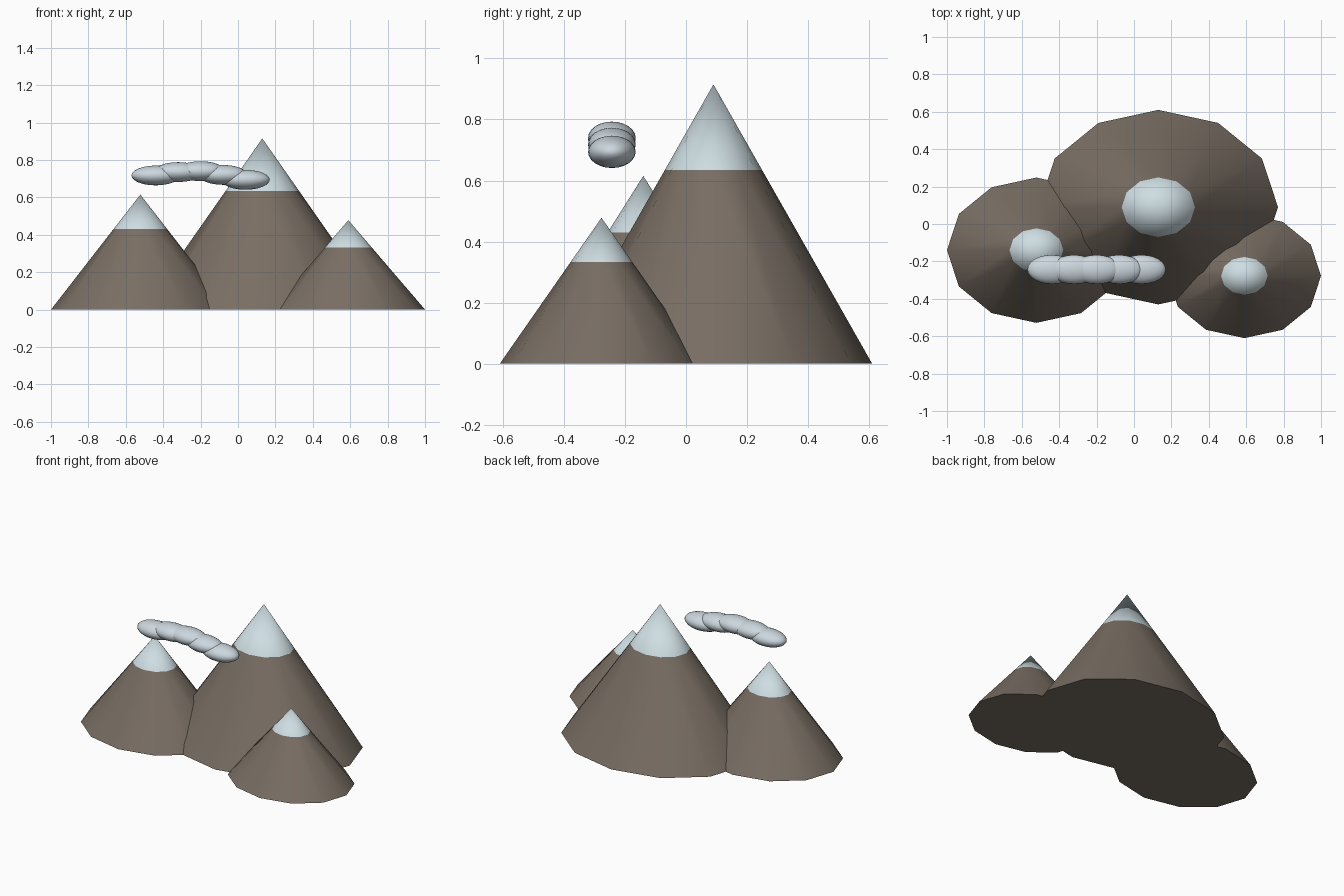
import bpy, bmesh, math

if "Cube" in bpy.data.objects:
    bpy.data.objects.remove(bpy.data.objects["Cube"])


def material(name, rgb):
    m = bpy.data.materials.new(name)
    m.diffuse_color = (*rgb, 1)
    m.use_nodes = True
    m.node_tree.nodes["Principled BSDF"].inputs["Base Color"].default_value = m.diffuse_color
    return m


rock = material("rock_brown", (0.19, 0.155, 0.125))
snow = material("snow_white", (0.62, 0.73, 0.77))
cloud_grey = material("cloud_pale_grey", (0.60, 0.68, 0.73))

SIDES = 12
DEPTH_RATIO = 0.8125  # mountains are narrower front to back


def mountain(name, x, y, radius, height, snow_line):
    """Twelve-sided cone, split at the snow line."""
    bm = bmesh.new()
    bmesh.ops.create_cone(bm, cap_ends=True, segments=SIDES,
                          radius1=radius, radius2=0, depth=height)
    bmesh.ops.remove_doubles(bm, verts=bm.verts, dist=1e-5)
    for v in bm.verts:
        v.co.z += height / 2
        v.co.y *= DEPTH_RATIO
    bmesh.ops.bisect_plane(bm, geom=bm.verts[:] + bm.edges[:] + bm.faces[:],
                           plane_co=(0, 0, snow_line), plane_no=(0, 0, 1))
    for f in bm.faces:
        f.material_index = int(f.calc_center_median().z > snow_line)
    mesh = bpy.data.meshes.new(name)
    bm.to_mesh(mesh)
    bm.free()
    mesh.materials.append(rock)
    mesh.materials.append(snow)
    ob = bpy.data.objects.new(name, mesh)
    ob.location = (x, y, 0)
    bpy.context.collection.objects.link(ob)
    bpy.ops.object.select_all(action='DESELECT')
    ob.select_set(True)
    bpy.context.view_layer.objects.active = ob
    bpy.ops.object.shade_smooth_by_angle(angle=math.radians(35))


# Three overlapping peaks
mountain("main_mountain", 0.13, 0.09, 0.64, 0.915, 0.635)
mountain("left_mountain", -0.522, -0.14, 0.478, 0.615, 0.43)
mountain("right_mountain", 0.59, -0.277, 0.41, 0.478, 0.333)

# Band of overlapping cloud puffs
for i, z in enumerate((0.717, 0.735, 0.74, 0.72, 0.694)):
    bpy.ops.mesh.primitive_uv_sphere_add(
        segments=24, ring_count=12, radius=1,
        location=(-0.44 + 0.12 * i, -0.243, z))
    puff = bpy.context.object
    puff.name = f"cloud_puff_{i + 1}"
    puff.scale = (0.13, 0.078, 0.053)
    puff.data.materials.append(cloud_grey)
    bpy.ops.object.shade_smooth()
